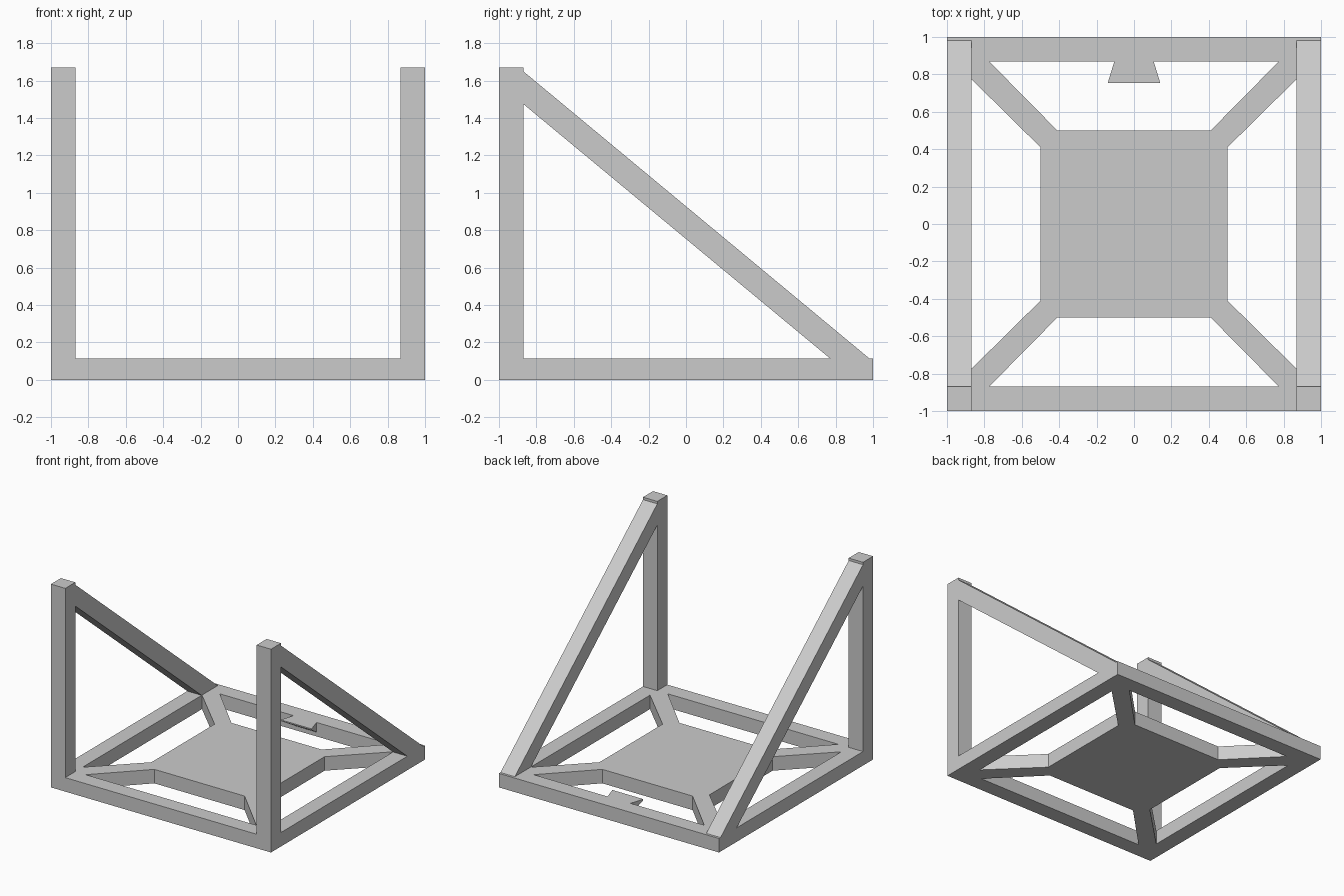
import bpy
import bmesh
from math import pi
from mathutils import Matrix

HALF = 1.0        # half the base side
BEAM = 0.13       # beam width
BASE_H = 0.115    # base thickness
POST_H = 1.67     # post height
INNER = HALF - BEAM

cube = bpy.data.objects.get("Cube")
if cube:
    bpy.data.objects.remove(cube, do_unlink=True)

grey = bpy.data.materials.new("plain_grey")
grey.use_nodes = True
colour = (0.6, 0.6, 0.6, 1)
grey.diffuse_color = colour
grey.node_tree.nodes["Principled BSDF"].inputs["Base Color"].default_value = colour


def prism(name, ring_a, ring_b):
    """Solid between two matching outlines."""
    bm = bmesh.new()
    a = [bm.verts.new(p) for p in ring_a]
    b = [bm.verts.new(p) for p in ring_b]
    bm.faces.new(a)
    bm.faces.new(b)
    for i in range(len(a)):
        j = (i + 1) % len(a)
        bm.faces.new((a[i], a[j], b[j], b[i]))
    bmesh.ops.recalc_face_normals(bm, faces=bm.faces)
    mesh = bpy.data.meshes.new(name)
    bm.to_mesh(mesh)
    bm.free()
    mesh.materials.append(grey)
    obj = bpy.data.objects.new(name, mesh)
    bpy.context.collection.objects.link(obj)
    return obj


def upright(name, outline, z0, z1):
    return prism(name, [(x, y, z0) for x, y in outline], [(x, y, z1) for x, y in outline])


def sideways(name, profile, x0, x1):
    return prism(name, [(x0, y, z) for y, z in profile], [(x1, y, z) for y, z in profile])


# Base: one slab with four windows, leaving border, spokes and centre plate
base = upright("base_frame", [(-HALF, -HALF), (HALF, -HALF), (HALF, HALF), (-HALF, HALF)], 0, BASE_H)
window = [(-0.775, INNER), (0.775, INNER), (0.41, 0.5), (-0.41, 0.5)]
cutters = []
for k in range(4):
    cutter = upright("window_cutter", window, -0.1, 0.3)
    cutter.data.transform(Matrix.Rotation(k * pi / 2, 4, "Z"))
    cutter.hide_render = True
    cutters.append(cutter)
    mod = base.modifiers.new("window", "BOOLEAN")
    mod.operation = "DIFFERENCE"
    mod.solver = "EXACT"
    mod.object = cutter

# Bake the windows and drop the cutters
bpy.context.view_layer.update()
cut_mesh = bpy.data.meshes.new_from_object(base.evaluated_get(bpy.context.evaluated_depsgraph_get()))
base.modifiers.clear()
base.data = cut_mesh
for cutter in cutters:
    bpy.data.objects.remove(cutter, do_unlink=True)

# Front posts and the sloping braces behind them
post = [(-HALF, BASE_H), (-INNER, BASE_H), (-INNER, POST_H), (-HALF, POST_H)]
brace = [(-INNER, 1.65), (0.98, BASE_H), (0.77, BASE_H), (-INNER, 1.475)]
for side, s in (("left", 1), ("right", -1)):
    sideways(side + "_post", post, s * INNER, s * HALF)
    sideways(side + "_brace", brace, s * INNER, s * HALF)

# Flared tab on the back beam, with a sloping underside
tip, root = 0.755, INNER
prism("back_tab",
      [(-0.14, tip, BASE_H), (-0.14, tip, 0.105), (-0.105, root, 0.035), (-0.105, root, BASE_H)],
      [(0.14, tip, BASE_H), (0.14, tip, 0.105), (0.105, root, 0.035), (0.105, root, BASE_H)])
